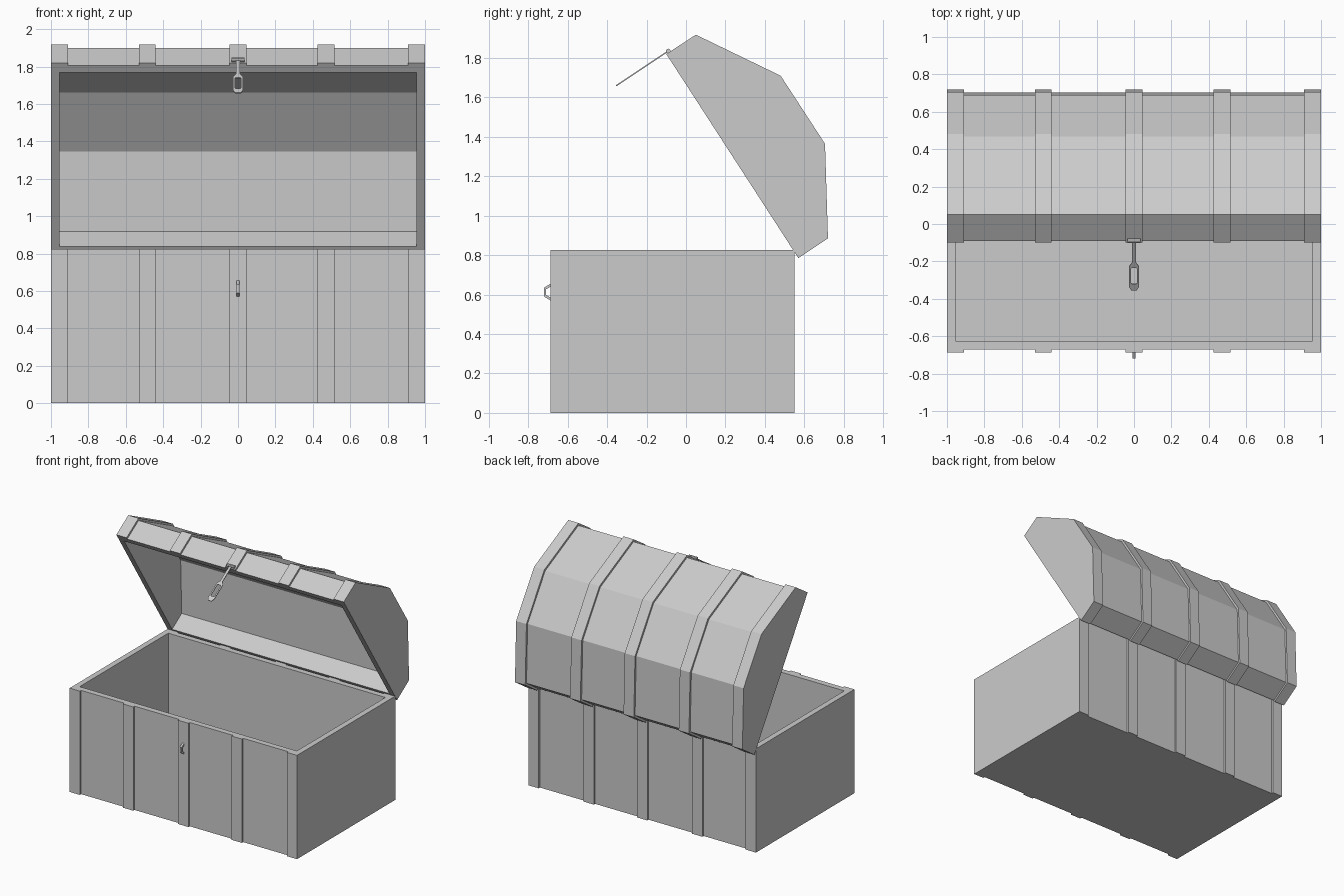
import bpy, bmesh
from mathutils import Vector

cube = bpy.data.objects.get("Cube")
if cube:
    bpy.data.objects.remove(cube)

GREY = (0.6, 0.6, 0.6, 1)
mat = bpy.data.materials.new("plain grey")
mat.use_nodes = True
mat.diffuse_color = GREY
mat.node_tree.nodes["Principled BSDF"].inputs["Base Color"].default_value = GREY


def finish(name, bm):
    bmesh.ops.recalc_face_normals(bm, faces=bm.faces)
    mesh = bpy.data.meshes.new(name)
    bm.to_mesh(mesh)
    bm.free()
    mesh.materials.append(mat)
    obj = bpy.data.objects.new(name, mesh)
    bpy.context.collection.objects.link(obj)
    return obj


def shell(name, outer, inner, half_out, half_in):
    """Open container: a (y, z) profile with wall thickness and closed ends."""
    bm = bmesh.new()
    loops = [[bm.verts.new((x, y, z)) for y, z in pts]
             for pts, x in ((outer, -half_out), (outer, half_out),
                            (inner, -half_in), (inner, half_in))]
    ol, o_r, il, ir = loops
    for a, b in ((ol, o_r), (il, ir)):
        for i in range(len(a) - 1):
            bm.faces.new((a[i], a[i + 1], b[i + 1], b[i]))
    for loop in loops:
        bm.faces.new(loop)
    # rim around the opening
    for i in (0, -1):
        bm.faces.new((ol[i], o_r[i], ir[i], il[i]))
    for a, b in ((ol, il), (o_r, ir)):
        bm.faces.new((a[0], a[-1], b[-1], b[0]))
    return finish(name, bm)


def strap(name, outer, inner, place, low, high, closed=False):
    """Bar between two matching outlines, from low to high across its width."""
    bm = bmesh.new()
    ol, oh, il, ih = [[bm.verts.new(place(p, w)) for p in pts]
                      for pts in (outer, inner) for w in (low, high)]
    n = len(outer)
    for i in range(n if closed else n - 1):
        j = (i + 1) % n
        for a, b in ((ol, oh), (il, ih), (ol, il), (oh, ih)):
            bm.faces.new((a[i], a[j], b[j], b[i]))
    if not closed:
        for i in (0, -1):
            bm.faces.new((ol[i], oh[i], ih[i], il[i]))
    return finish(name, bm)


def inset(profile, d):
    """Move a profile inward by d, keeping its ends on the opening line."""
    pts = [Vector(p) for p in profile]
    n = len(pts)
    lines = []
    for i in range(n):
        t = (pts[(i + 1) % n] - pts[i]).normalized()
        normal = Vector((t.y, -t.x))
        lines.append((normal, normal.dot(pts[i]) + (d if i < n - 1 else 0)))
    result = []
    for i in range(n):
        (a, p), (b, q) = lines[i - 1], lines[i]
        det = a.x * b.y - a.y * b.x
        result.append(((p * b.y - q * a.y) / det, (a.x * q - b.x * p) / det))
    return result


def across(p, x):
    return (x, p[0], p[1])


BAND, WALL, INNER_HALF = 0.016, 0.062, 0.955
FRONT, BACK, RIM = -0.687, 0.55, 0.825


def tub(d, floor):
    return [(FRONT + d, RIM), (FRONT + d, floor), (BACK - d, floor), (BACK - d, RIM)]


# Chest body and open lid
shell("chest_body", tub(BAND, 0), tub(WALL, 0.05), 1, INNER_HALF)
lid = [(-0.1, 1.82), (0.05, 1.918), (0.48, 1.71),
       (0.705, 1.365), (0.72, 0.885), (0.57, 0.785)]
shell("lid", inset(lid, BAND), inset(lid, WALL), 1, INNER_HALF)

# Raised bands over the lid and down the front and back
for i, x in enumerate((-0.955, -0.485, 0, 0.47, 0.955), 1):
    lo, hi = x - 0.045, x + 0.045
    strap(f"lid_band_{i}", lid, inset(lid, BAND), across, lo, hi)
    for side, y, d in (("front", FRONT, BAND), ("back", BACK, -BAND)):
        strap(f"{side}_band_{i}", [(y, 0), (y, RIM)],
              [(y + d, 0), (y + d, RIM)], across, lo, hi)

# Staple on the front that takes the hasp
strap("staple", [(-0.687, 0.655), (-0.72, 0.635), (-0.72, 0.59), (-0.687, 0.57)],
      [(-0.687, 0.64), (-0.709, 0.627), (-0.709, 0.598), (-0.687, 0.585)],
      across, -0.008, 0.008)

# Hasp hanging out from the lid lip
pivot = Vector((0, -0.09, 1.835))
along = Vector((0, -0.832, -0.555))
up = Vector((0, -0.555, 0.832))


def on_hasp(p, w):
    return pivot + Vector((p[0], 0, 0)) + along * p[1] + up * w


def mirrored(half):
    return half + [(-x, s) for x, s in reversed(half)]


strap("hasp_loop",
      mirrored([(0.012, 0.142), (0.027, 0.165), (0.027, 0.295), (0.014, 0.318)]),
      mirrored([(0.012, 0.173), (0.016, 0.178), (0.016, 0.272), (0.012, 0.277)]),
      on_hasp, -0.003, 0.003, closed=True)
strap("hasp_neck", [(0.01, 0), (0.01, 0.145)], [(-0.01, 0), (-0.01, 0.145)],
      on_hasp, -0.003, 0.003)

# Hinge pin of the hasp
bpy.ops.mesh.primitive_cylinder_add(vertices=8, radius=0.012, depth=0.07,
                                    location=pivot, rotation=(0, 1.5708, 0))
pin = bpy.context.object
pin.name = "hasp_pin"
pin.data.materials.append(mat)
